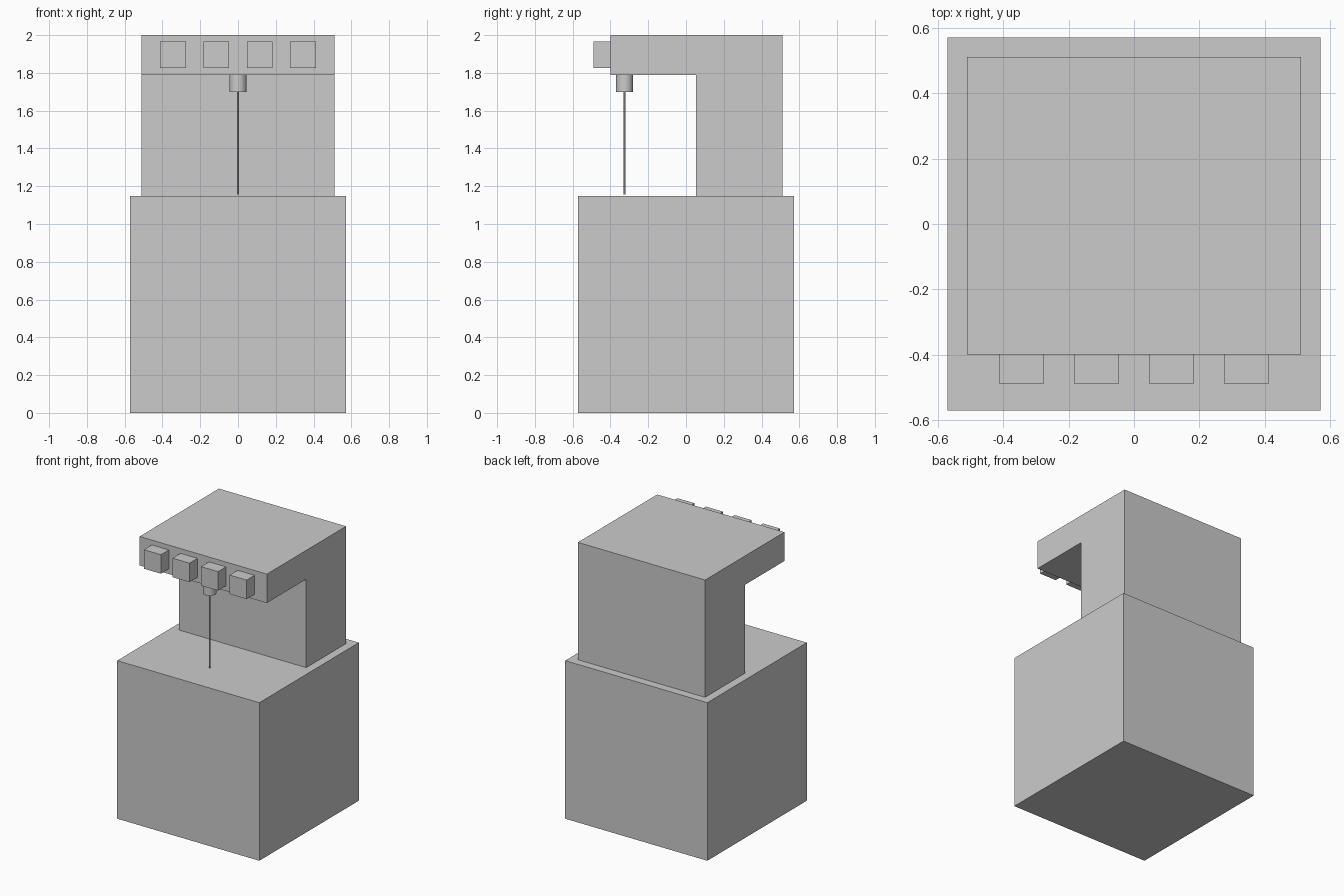
import bpy, bmesh, math

if "Cube" in bpy.data.objects:
    bpy.data.objects.remove(bpy.data.objects["Cube"])


def finish(name, bm):
    bmesh.ops.recalc_face_normals(bm, faces=bm.faces)
    mesh = bpy.data.meshes.new(name)
    bm.to_mesh(mesh)
    bm.free()
    obj = bpy.data.objects.new(name, mesh)
    bpy.context.collection.objects.link(obj)
    return obj


def prism(name, profile, x0, x1):
    """Extrude a closed (y, z) profile along x."""
    bm = bmesh.new()
    face = bm.faces.new([bm.verts.new((x0, y, z)) for y, z in profile])
    ext = bmesh.ops.extrude_face_region(bm, geom=[face])["geom"]
    verts = [v for v in ext if isinstance(v, bmesh.types.BMVert)]
    bmesh.ops.translate(bm, verts=verts, vec=(x1 - x0, 0, 0))
    return finish(name, bm)


def box(name, x0, x1, y0, y1, z0, z1):
    return prism(name, [(y0, z0), (y1, z0), (y1, z1), (y0, z1)], x0, x1)


def rod(name, y, z0, z1, radius, sides):
    bpy.ops.mesh.primitive_cylinder_add(vertices=sides, radius=radius, depth=z1 - z0,
                                        location=(0, y, (z0 + z1) / 2))
    obj = bpy.context.object
    obj.name = obj.data.name = name
    bpy.ops.object.shade_smooth_by_angle(angle=math.radians(30))
    return obj


BASE_TOP = 1.148
HEAD_BOTTOM = 1.79
TOOL_Y = -0.325

# Cabinet base
box("base", -0.571, 0.571, -0.571, 0.571, 0, BASE_TOP)

# Column with overhanging head, one L-shaped block
prism("column_head", [(0.511, BASE_TOP), (0.511, 2), (-0.399, 2), (-0.399, HEAD_BOTTOM),
                      (0.053, HEAD_BOTTOM), (0.053, BASE_TOP)], -0.511, 0.511)

# Row of four square buttons on the head front
for i in range(4):
    x = (i - 1.5) * 0.2295
    box(f"button_{i + 1}", x - 0.068, x + 0.068, -0.49, -0.399, 1.827, 1.965)

# Chuck and thin needle pointing at the base
rod("chuck", TOOL_Y, 1.698, HEAD_BOTTOM, 0.045, 32)
rod("needle", TOOL_Y, 1.155, 1.698, 0.0048, 16)
